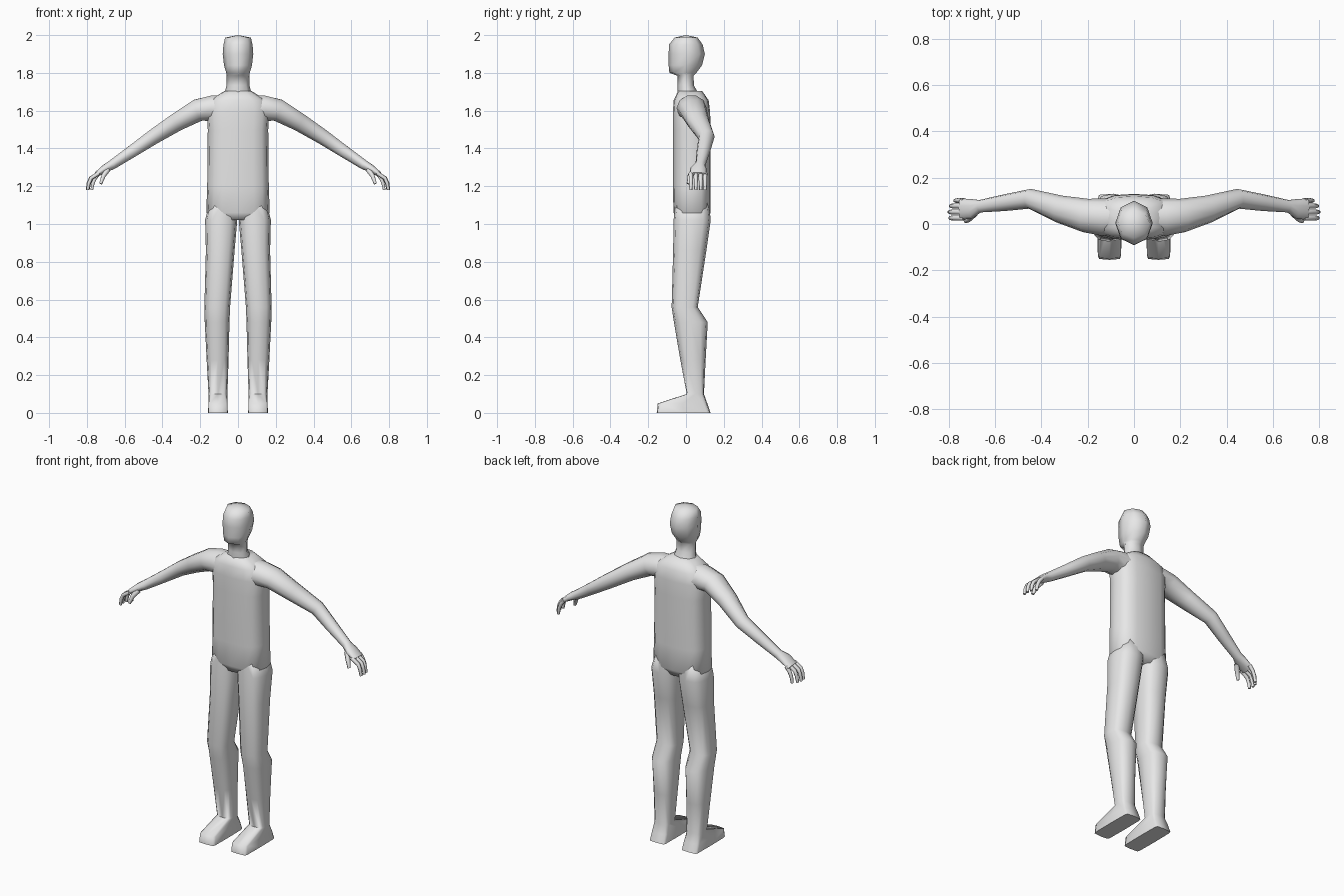
import bpy, bmesh, math
from mathutils import Vector

cube = bpy.data.objects.get("Cube")
if cube:
    bpy.data.objects.remove(cube, do_unlink=True)

grey = bpy.data.materials.new("plain grey")
grey.use_nodes = True
grey.diffuse_color = (0.8, 0.8, 0.8, 1)
grey.node_tree.nodes["Principled BSDF"].inputs["Base Color"].default_value = (0.8, 0.8, 0.8, 1)


def ring(centre, u, v, sides, power):
    """Rounded-box outline around a centre, spanned by the half-axes u and v."""
    points = []
    for i in range(sides):
        a = 2 * math.pi * i / sides
        c, s = math.cos(a), math.sin(a)
        points.append(centre + u * math.copysign(abs(c) ** power, c)
                      + v * math.copysign(abs(s) ** power, s))
    return points


def loft(name, rings, mirror=False, tip=None, angle=80):
    """Skin a list of outlines, close the ends and shade smooth."""
    bm = bmesh.new()
    loops = [[bm.verts.new(p) for p in r] for r in rings]
    n = len(loops[0])
    for a, b in zip(loops, loops[1:]):
        for i in range(n):
            j = (i + 1) % n
            bm.faces.new((a[i], a[j], b[j], b[i]))
    bm.faces.new(loops[0])
    if tip:
        top = bm.verts.new(tip)
        for i in range(n):
            bm.faces.new((loops[-1][i], loops[-1][(i + 1) % n], top))
    else:
        bm.faces.new(loops[-1])
    bmesh.ops.recalc_face_normals(bm, faces=bm.faces)
    mesh = bpy.data.meshes.new(name)
    bm.to_mesh(mesh)
    bm.free()
    mesh.materials.append(grey)
    obj = bpy.data.objects.new(name, mesh)
    bpy.context.collection.objects.link(obj)
    bpy.ops.object.select_all(action='DESELECT')
    obj.select_set(True)
    bpy.context.view_layer.objects.active = obj
    bpy.ops.object.shade_smooth_by_angle(angle=math.radians(angle))
    if mirror:
        obj.modifiers.new("Mirror", 'MIRROR')
    return obj


def slices(rows, sides, power):
    """Level outlines from rows of (x0, x1, y0, y1, z[, power])."""
    out = []
    for x0, x1, y0, y1, z, *p in rows:
        out.append(ring(Vector(((x0 + x1) / 2, (y0 + y1) / 2, z)),
                        Vector(((x1 - x0) / 2, 0, 0)), Vector((0, (y1 - y0) / 2, 0)),
                        sides, p[0] if p else power))
    return out


def limb(rows, sides, power=1):
    """Outlines square to a path, from rows of (x, y, z, depth, thickness)."""
    path = [Vector(r[:3]) for r in rows]
    out = []
    for i, r in enumerate(rows):
        t = (path[min(i + 1, len(path) - 1)] - path[max(i - 1, 0)]).normalized()
        u = Vector((0, 1, 0))
        u = (u - t * u.dot(t)).normalized()
        out.append(ring(path[i], u * r[3], t.cross(u) * r[4], sides, power))
    return out


# Torso, from the crotch up to the base of the neck
torso = [(-w, w, y0, y1, z) for w, y0, y1, z in [
    (.12, -.05, .11, 1.02), (.168, -.066, .13, 1.06), (.163, -.07, .13, 1.2),
    (.16, -.07, .13, 1.5), (.165, -.07, .128, 1.59), (.15, -.065, .12, 1.655),
    (.07, -.042, .085, 1.705)]]
loft("torso", slices(torso, 16, .7))

# Neck and head
head = [(-w, w, y0, y1, z) for w, y0, y1, z in [
    (.075, -.045, .07, 1.68), (.06, -.045, .042, 1.735), (.06, -.045, .04, 1.785),
    (.062, -.088, .055, 1.8), (.074, -.092, .085, 1.84), (.081, -.092, .1, 1.9),
    (.077, -.09, .088, 1.95), (.068, -.06, .062, 1.987)]]
loft("head", slices(head, 8, 1), tip=(0, 0, 2), angle=70)

# Leg and foot in one piece, sole last
leg = [(.005, .15, -.055, .12, 1.12), (.004, .174, -.066, .131, 1.02),
       (.018, .17, -.068, .108, .86), (.042, .178, -.076, .062, .56),
       (.045, .176, -.064, .115, .48), (.05, .166, -.03, .104, .28),
       (.056, .156, .004, .095, .1, .6), (.055, .157, -.15, .113, .05, .25),
       (.054, .158, -.155, .13, 0, .2)]
loft("leg", slices(leg, 12, .75), mirror=True)

# Arm and palm
arm = [(.05, .03, 1.605, .08, .08), (.14, .03, 1.613, .08, .07),
       (.21, .037, 1.603, .073, .062), (.32, .064, 1.542, .06, .051),
       (.45, .109, 1.46, .043, .042), (.56, .092, 1.385, .036, .034),
       (.665, .077, 1.315, .027, .027), (.705, .066, 1.293, .043, .022),
       (.75, .064, 1.262, .046, .014)]
loft("arm", limb(arm, 10), mirror=True)

# Fingers, bending downward at the middle joint
for name, y, reach in [("index", .026, 0), ("middle", .052, .003),
                       ("ring", .078, -.003), ("little", .101, -.022)]:
    finger = [(.735, y, 1.27, .012, .012), (.778 + reach, y, 1.243, .011, .011),
              (.79 + reach, y, 1.215, .01, .01), (.796 + reach, y, 1.18, .008, .008)]
    loft(name + "_finger", limb(finger, 6), mirror=True)

# Thumb
thumb = [(.69, .045, 1.287, .016, .016), (.712, .022, 1.255, .014, .013),
         (.727, .012, 1.213, .009, .009)]
loft("thumb", limb(thumb, 6), mirror=True)
